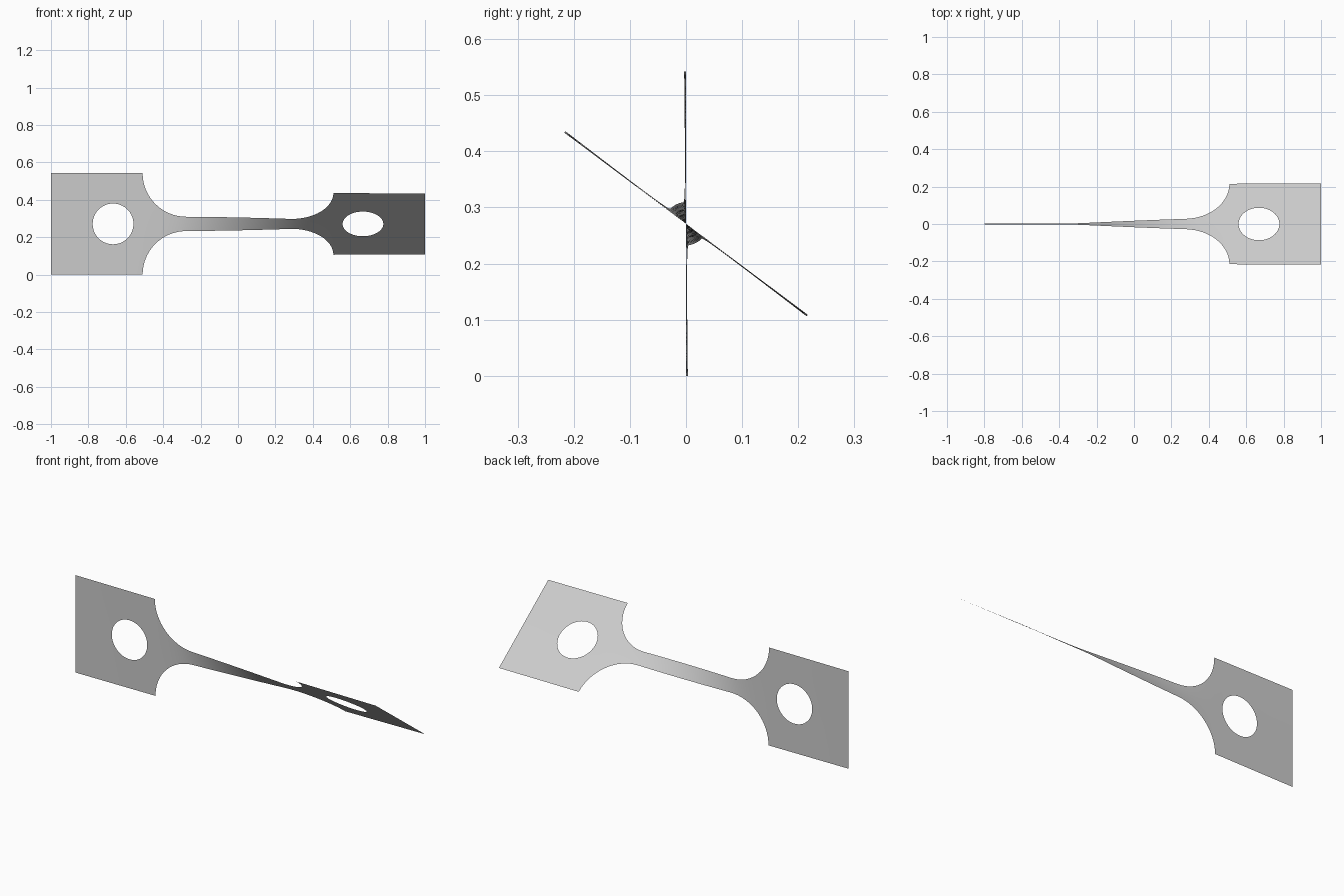
import bpy, bmesh
from math import sin, cos, pi, sqrt, radians

cube = bpy.data.objects.get("Cube")
if cube:
    bpy.data.objects.remove(cube, do_unlink=True)

# Main dimensions of the twisted test strip
HALF_W, NECK_W = 0.271, 0.0385
HOLE_X, HOLE_R = 0.668, 0.109
SHOULDER = 0.51
FILLET = HALF_W - NECK_W
TWIST = radians(53.2)
ROWS = 4

# Stations along one half, from the neck outwards: (x, half width, hole half height)
half = [(0.278 * i / 10, NECK_W, 0) for i in range(11)]
for i in range(1, 17):
    a = pi / 2 * i / 16
    half.append((SHOULDER - FILLET + FILLET * sin(a), HALF_W - FILLET * cos(a), 0))
half.append((0.535, HALF_W, 0))
for i in range(33):
    a = pi * i / 32
    h = HOLE_R * sin(a) if 0 < i < 32 else 0
    half.append((HOLE_X - HOLE_R * cos(a), HALF_W, h))
half += [(x, HALF_W, 0) for x in (0.85, 0.925, 1.0)]
stations = [(-x, w, h) for x, w, h in reversed(half[1:])] + half

# Twist builds up fastest where the strip is narrow
angles = [0]
for (x0, w0, _), (x1, w1, _) in zip(stations, stations[1:]):
    angles.append(angles[-1] + (x1 - x0) * NECK_W ** 2 / (w0 * w1))
angles = [a * TWIST / angles[-1] for a in angles]

# Upper and lower halves of the sheet, leaving the holes open
bm = bmesh.new()
for side in (1, -1):
    previous = None
    for (x, w, h), a in zip(stations, angles):
        column = []
        for r in range(ROWS + 1):
            v = side * (h + (w - h) * r / ROWS)
            column.append(bm.verts.new((x, -v * sin(a), HALF_W + v * cos(a))))
        if previous:
            for r in range(ROWS):
                quad = [previous[r], column[r], column[r + 1], previous[r + 1]]
                bm.faces.new(quad if side > 0 else quad[::-1])
        previous = column
bmesh.ops.remove_doubles(bm, verts=bm.verts, dist=0.00001)
for f in bm.faces:
    f.smooth = True

mesh = bpy.data.meshes.new("twisted_strip")
bm.to_mesh(mesh)
bm.free()
strip = bpy.data.objects.new("twisted_strip", mesh)
bpy.context.collection.objects.link(strip)

# Plain grey
grey = bpy.data.materials.new("light_grey")
grey.use_nodes = True
colour = (0.6, 0.6, 0.6, 1)
grey.diffuse_color = colour
grey.node_tree.nodes["Principled BSDF"].inputs["Base Color"].default_value = colour
mesh.materials.append(grey)
